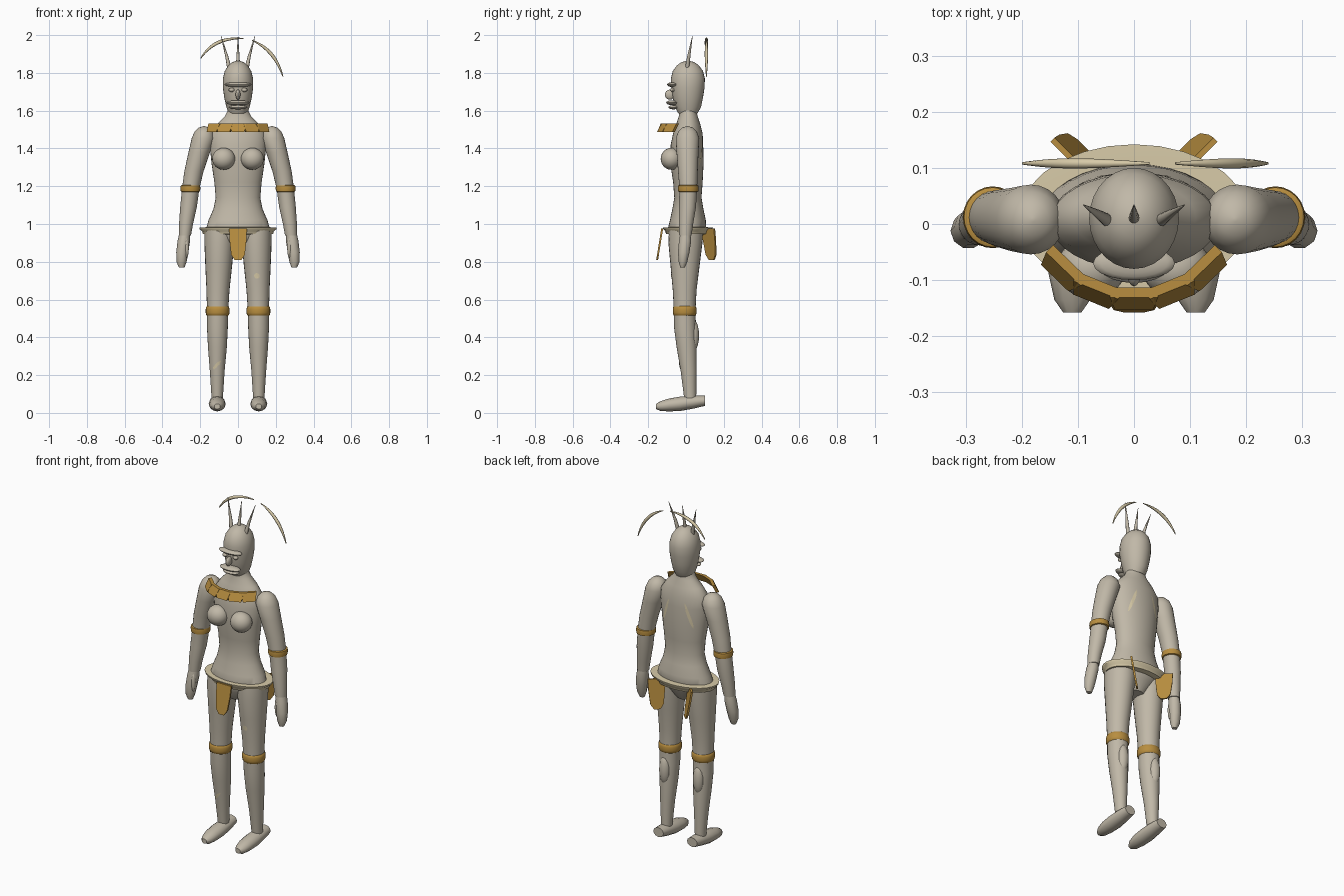
import bpy, bmesh, math
from mathutils import Matrix, Vector

if "Cube" in bpy.data.objects:
    bpy.data.objects.remove(bpy.data.objects["Cube"])


def material(name, rgb):
    m = bpy.data.materials.new(name)
    m.diffuse_color = (*rgb, 1)
    m.use_nodes = True
    m.node_tree.nodes["Principled BSDF"].inputs["Base Color"].default_value = m.diffuse_color
    return m


STONE = material("warm grey", (0.53, 0.48, 0.39))
CREAM = material("cream", (0.68, 0.59, 0.39))
GOLD = material("gold", (0.48, 0.27, 0.05))


def finish(name, bm, mat, smooth=True):
    bmesh.ops.recalc_face_normals(bm, faces=bm.faces)
    me = bpy.data.meshes.new(name)
    bm.to_mesh(me)
    bm.free()
    me.materials.append(mat)
    ob = bpy.data.objects.new(name, me)
    bpy.context.collection.objects.link(ob)
    if smooth:
        bpy.ops.object.select_all(action='DESELECT')
        ob.select_set(True)
        bpy.context.view_layer.objects.active = ob
        bpy.ops.object.shade_smooth_by_angle(angle=math.radians(40))
    return ob


def loft(name, sections, mat, n=24, matrix=None):
    """Skin elliptical rings given as (x, y, z, rx, ry)."""
    bm = bmesh.new()
    rings = []
    for x, y, z, rx, ry in sections:
        rings.append([bm.verts.new((x + rx * math.cos(2 * math.pi * i / n),
                                    y + ry * math.sin(2 * math.pi * i / n), z)) for i in range(n)])
    for a, b in zip(rings, rings[1:]):
        for i in range(n):
            bm.faces.new((a[i], a[(i + 1) % n], b[(i + 1) % n], b[i]))
    bm.faces.new(rings[0])
    bm.faces.new(rings[-1])
    if matrix:
        bm.transform(matrix)
    return finish(name, bm, mat)


def ellipsoid(name, centre, radii, mat, seg=20):
    bm = bmesh.new()
    bmesh.ops.create_uvsphere(bm, u_segments=seg, v_segments=seg // 2, radius=1)
    bm.transform(Matrix.Translation(centre) @ Matrix.Diagonal((*radii, 1)))
    return finish(name, bm, mat)


def plate(name, outline, thick, drop, matrix, mat=GOLD):
    """Flat plate in xz, facing -y; its lower end leans outward by drop per unit height."""
    bm = bmesh.new()
    f = bm.faces.new([bm.verts.new((x, z * drop + thick / 2, z)) for x, z in outline])
    r = bmesh.ops.extrude_face_region(bm, geom=[f])
    for v in r["geom"]:
        if isinstance(v, bmesh.types.BMVert):
            v.co.y -= thick
    bm.transform(matrix)
    return finish(name, bm, mat, False)


def arc(name, a, c, b, y, radius, mat):
    """Slim tapered bow in the xz plane."""
    cu = bpy.data.curves.new(name, 'CURVE')
    cu.dimensions = '3D'
    cu.bevel_depth = radius
    cu.bevel_resolution = 2
    cu.use_fill_caps = True
    s = cu.splines.new('POLY')
    s.points.add(14)
    for i, p in enumerate(s.points):
        t = i / 14
        v = Vector(a) * (1 - t) ** 2 + Vector(c) * 2 * t * (1 - t) + Vector(b) * t * t
        p.co = (v.x, y, v.y, 1)
        p.radius = 0.25 + 0.75 * math.sin(math.pi * t)
    cu.materials.append(mat)
    bpy.context.collection.objects.link(bpy.data.objects.new(name, cu))


def marking(name, target, centre, yaw, tilt, length, width):
    """Thin painted stripe wrapped onto a body part."""
    bm = bmesh.new()
    bmesh.ops.create_grid(bm, x_segments=4, y_segments=14, size=1)
    for v in bm.verts:
        v.co.x *= math.sqrt(max(0.02, 1 - v.co.y ** 2))
    bm.transform(Matrix.Translation(centre) @ Matrix.Rotation(yaw, 4, 'Z') @ Matrix.Rotation(tilt, 4, 'Y')
                 @ Matrix.Rotation(math.pi / 2, 4, 'X') @ Matrix.Diagonal((width / 2, length / 2, 1, 1)))
    ob = finish(name, bm, CREAM, False)
    w = ob.modifiers.new("wrap", 'SHRINKWRAP')
    w.target = target
    w.wrap_mode = 'ABOVE_SURFACE'
    w.offset = 0.002


# Torso and neck
torso = loft("torso", [(0, y, z, rx, ry) for y, z, rx, ry in (
    (0, .86, .05, .05), (0, .92, .12, .085), (.005, .97, .17, .102), (.01, 1.02, .156, .095),
    (.01, 1.08, .13, .082), (.01, 1.14, .118, .072), (.01, 1.22, .125, .078), (.005, 1.32, .14, .088),
    (.005, 1.42, .15, .086), (.01, 1.48, .145, .078), (.012, 1.53, .11, .063),
    (.012, 1.57, .07, .05), (.01, 1.60, .055, .045), (.01, 1.66, .05, .045))], STONE, 32)

# Head and face
loft("head", [(0, .01, z, rx, ry) for z, rx, ry in (
    (1.585, .05, .05), (1.62, .062, .07), (1.67, .073, .08), (1.72, .08, .088), (1.77, .08, .09),
    (1.81, .07, .08), (1.84, .051, .058), (1.857, .03, .034), (1.865, .004, .004))], STONE, 28)
ellipsoid("brow", (0, -.07, 1.738), (.073, .03, .013), STONE)
ellipsoid("nose", (0, -.085, 1.685), (.013, .027, .027), STONE, 14)
ellipsoid("upper_lip", (0, -.073, 1.642), (.064, .032, .013), STONE)
ellipsoid("lower_lip", (0, -.066, 1.618), (.05, .028, .011), STONE)

# Head spikes
for i in (-1, 0, 1):
    loft("head_spike", [(i * .045, .005, 1.82, .012, .012), (i * .06, .015, 1.89, .008, .009),
                        (i * .09, .034, 1.995, .001, .001)], STONE, 10)

# Bows behind the head
arc("left_bow", (-.198, 1.876), (-.127, 1.991), (.028, 1.982), .108, .009, CREAM)
arc("right_bow", (.074, 1.972), (.194, 1.925), (.238, 1.78), .108, .009, CREAM)

# Limbs, built on both sides
parts = {}
for s in (-1, 1):
    ellipsoid("eye", (s * .034, -.072, 1.71), (.016, .012, .011), STONE, 12)
    ellipsoid("breast", (s * .076, -.078, 1.345), (.061, .056, .058), STONE, 24)
    parts["arm", s] = loft("arm", [(s * x, y, z, r, r * 1.02) for x, y, z, r in (
        (.18, .008, 1.518, .004), (.18, .008, 1.51, .028), (.181, .008, 1.49, .048), (.184, .008, 1.455, .061),
        (.205, .008, 1.38, .057), (.233, .01, 1.28, .051), (.25, .012, 1.19, .046),
        (.262, .008, 1.09, .044), (.275, 0, 1.0, .037), (.281, -.003, .94, .032))], STONE)
    loft("arm_band", [(s * .252, .012, z, r, r * 1.04) for z, r in (
        (1.17, .045), (1.173, .051), (1.19, .053), (1.203, .051), (1.206, .045))], GOLD)
    loft("hand", [(s * x, y, z, rx, ry) for x, y, z, rx, ry in (
        (.281, -.003, .96, .028, .027), (.287, -.005, .91, .033, .034), (.295, -.012, .85, .032, .032),
        (.299, -.016, .80, .027, .024), (.298, -.018, .77, .015, .013))], STONE, 10)
    ellipsoid("thumb", (s * .272, -.026, .875), (.012, .013, .055), STONE, 12)
    parts["leg", s] = loft("leg", [(s * x, y, z, rx, ry) for x, y, z, rx, ry in (
        (.097, 0, .97, .082, .09), (.099, -.003, .9, .079, .09), (.102, -.005, .78, .071, .077),
        (.106, -.007, .65, .061, .063), (.108, -.007, .54, .056, .057), (.109, -.005, .45, .055, .058),
        (.109, .003, .35, .05, .053), (.11, .014, .22, .039, .042), (.11, .022, .08, .03, .032))], STONE)
    ellipsoid("calf", (s * .11, .038, .41), (.032, .031, .085), STONE)
    loft("knee_band", [(s * .108, -.007, z, r, r) for z, r in (
        (.513, .054), (.518, .06), (.53, .063), (.55, .063), (.562, .06), (.567, .054))], GOLD)
    # Foot is lofted along its length, then laid down
    loft("foot", [(s * .11, z, -y, rx, rz) for y, z, rx, rz in (
        (.1, .064, .033, .027), (.04, .057, .041, .034), (-.03, .048, .045, .038),
        (-.09, .042, .042, .034), (-.135, .036, .032, .026), (-.158, .034, .016, .014))],
        STONE, 12, Matrix.Rotation(math.pi / 2, 4, 'X'))

# Belt with flared rim
loft("belt", [(0, .01, z, rx, ry) for z, rx, ry in (
    (.945, .165, .1), (.948, .186, .116), (.962, .19, .12), (.972, .203, .13), (.982, .205, .132),
    (.983, .165, .1))], CREAM, 28)

# Hanging loin plates: one in front, two standing outward at the back
flap = [(-.047, 0), (.047, 0), (.045, -.06), (.036, -.14), (.017, -.168), (-.017, -.168), (-.036, -.14), (-.045, -.06)]
for name, x, y, turn in (("front_flap", 0, -.126, 0), ("back_flap", .112, .117, -135), ("back_flap", -.112, .117, 135)):
    plate(name, flap, .01, .16,
          Matrix.Translation((x, y, .977)) @ Matrix.Rotation(math.radians(turn), 4, 'Z'))

# Collar of leaning plates fanned around the chest
for i in range(-2, 3):
    m = Matrix.Translation((0, .05, 1.532)) @ Matrix.Rotation(math.radians(22 * i), 4, 'Z')
    plate("collar_plate", [(-.043, 0), (.043, 0), (.034, -.045), (-.034, -.045)], .018, .5,
          m @ Matrix.Translation((0, -.172, 0)))

# Painted stripes
marking("thigh_mark", parts["leg", 1], (.1, -.08, .725), 0, 0, .03, .03)
marking("shin_mark", parts["leg", -1], (-.115, -.045, .25), 0, .9, .075, .018)
for s in (-1, 1):
    marking("back_mark", torso, (s * .075, .082, 1.38), math.pi - s * .6, s * .35, .15, .018)
